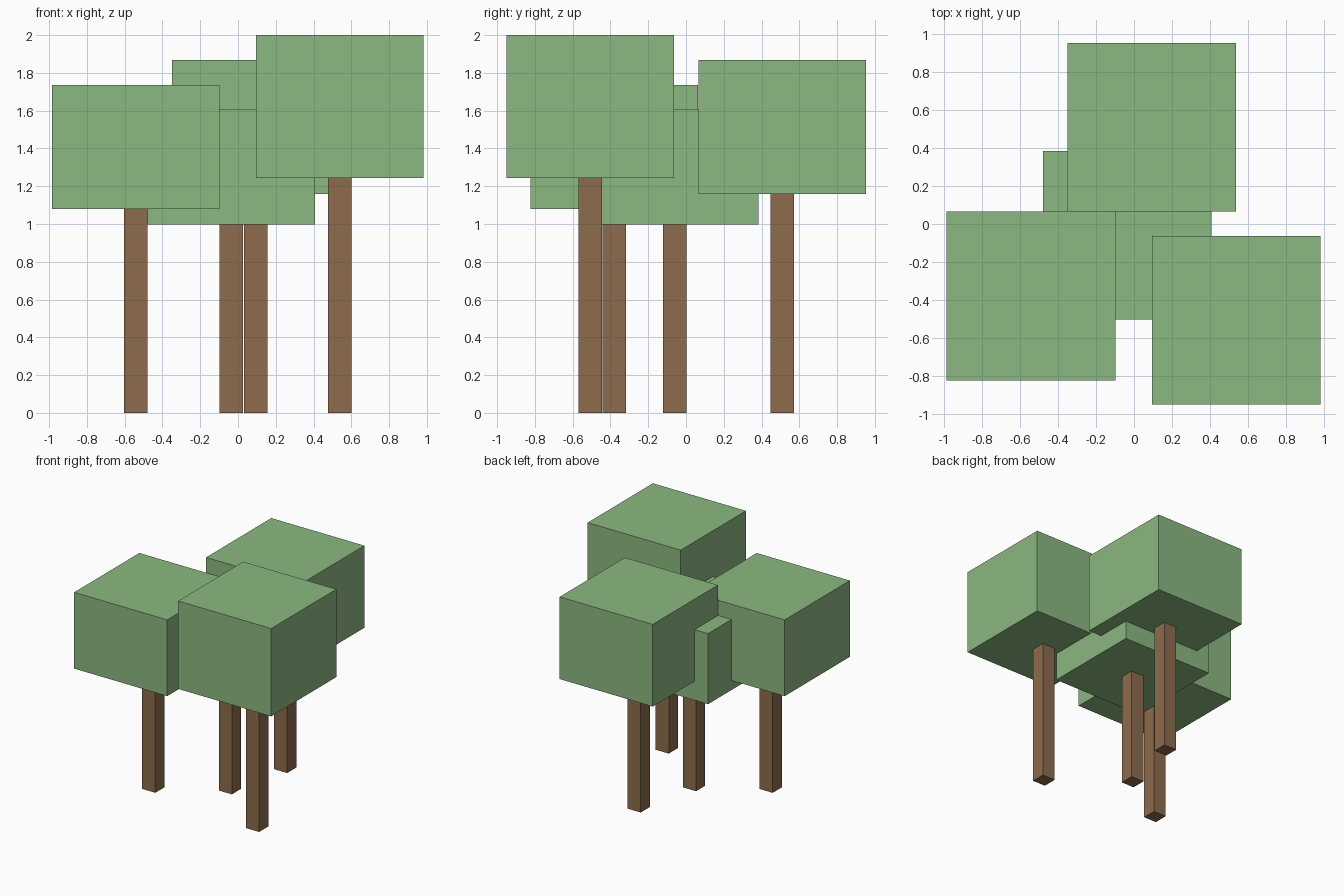
import bpy

if "Cube" in bpy.data.objects:
    bpy.data.objects.remove(bpy.data.objects["Cube"])

CANOPY_W = 0.887
TRUNK_W = 0.125


def material(name, color):
    mat = bpy.data.materials.new(name)
    mat.diffuse_color = color
    mat.use_nodes = True
    mat.node_tree.nodes["Principled BSDF"].inputs["Base Color"].default_value = mat.diffuse_color
    return mat


leaf = material("leaf_green", (0.26, 0.48, 0.22, 1))
bark = material("bark_brown", (0.27, 0.15, 0.075, 1))


def box(name, x, y, width, z0, z1, mat):
    bpy.ops.mesh.primitive_cube_add(size=1, location=(x, y, (z0 + z1) / 2))
    ob = bpy.context.object
    ob.name = name
    ob.scale = (width, width, z1 - z0)
    bpy.ops.object.transform_apply(location=False, rotation=False, scale=True)
    ob.data.materials.append(mat)


# Trees: label, centre x, centre y, canopy bottom, canopy top
trees = [
    ("left", -0.542, -0.379, 1.08, 1.737),
    ("right", 0.538, -0.507, 1.243, 2.0),
    ("back", 0.093, 0.51, 1.16, 1.868),
    ("middle", -0.035, -0.06, 0.997, 1.605),
]

for label, x, y, bottom, top in trees:
    box(label + "_trunk", x, y, TRUNK_W, 0, bottom, bark)
    box(label + "_canopy", x, y, CANOPY_W, bottom, top, leaf)
